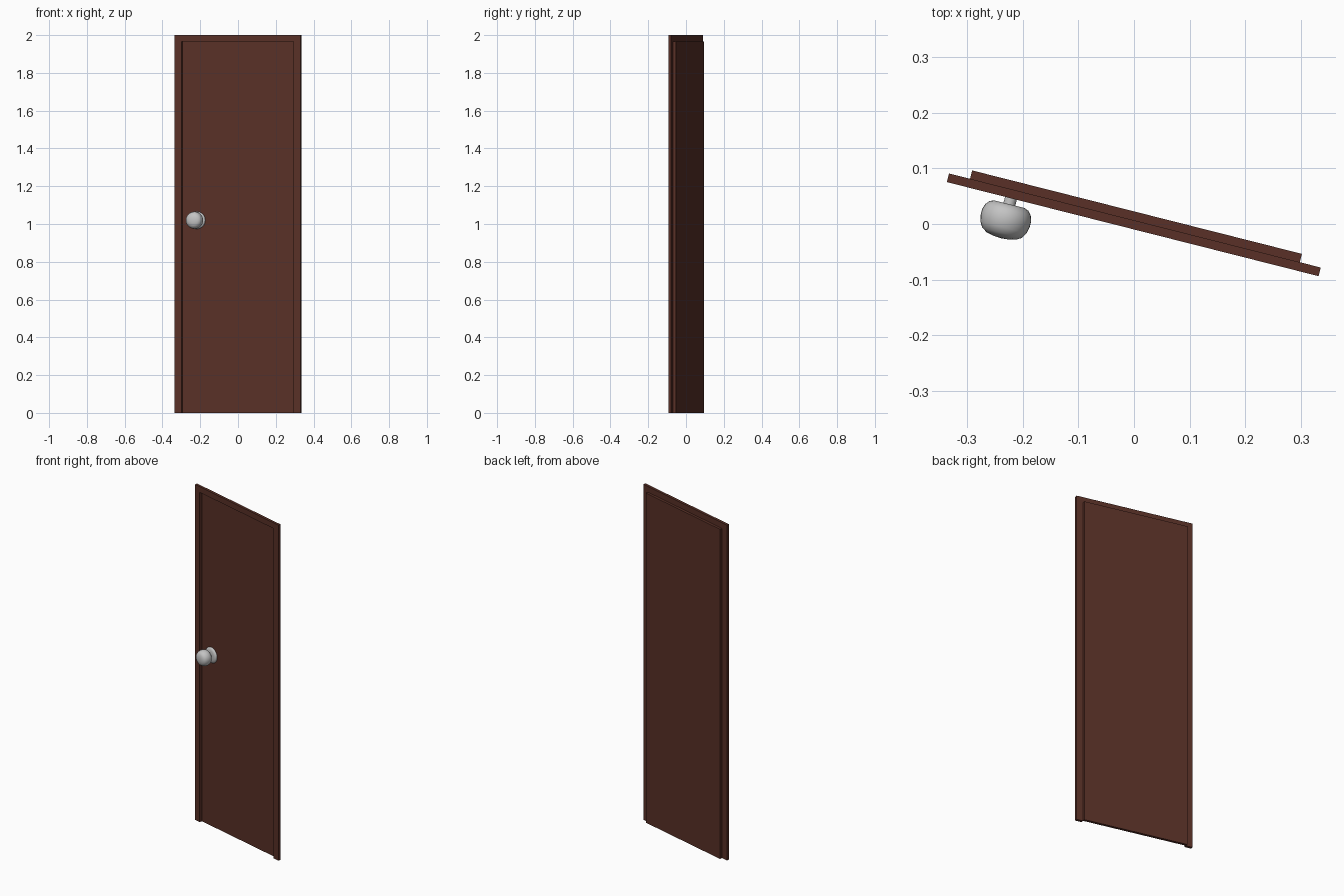
import bpy, bmesh, math
from mathutils import Matrix

if "Cube" in bpy.data.objects:
    bpy.data.objects.remove(bpy.data.objects["Cube"])

ANGLE = math.radians(-14.2)          # the whole door is turned about z
TURN = Matrix.Rotation(ANGLE, 4, 'Z')


def material(name, rgb):
    m = bpy.data.materials.new(name)
    m.diffuse_color = (*rgb, 1)
    m.use_nodes = True
    m.node_tree.nodes["Principled BSDF"].inputs["Base Color"].default_value = m.diffuse_color
    return m


def make_object(name, bm, mat):
    bmesh.ops.recalc_face_normals(bm, faces=bm.faces)
    bm.transform(TURN)
    me = bpy.data.meshes.new(name)
    bm.to_mesh(me)
    bm.free()
    me.materials.append(mat)
    ob = bpy.data.objects.new(name, me)
    bpy.context.collection.objects.link(ob)
    return ob


def extruded_outline(name, outline, y_front, y_back, mat):
    """Solid from an (x, z) outline, extruded along y."""
    bm = bmesh.new()
    face = bm.faces.new([bm.verts.new((x, y_front, z)) for x, z in outline])
    new = bmesh.ops.extrude_face_region(bm, geom=[face])["geom"]
    verts = [v for v in new if isinstance(v, bmesh.types.BMVert)]
    bmesh.ops.translate(bm, verts=verts, vec=(0, y_back - y_front, 0))
    return make_object(name, bm, mat)


brown = material("dark brown wood", (0.100, 0.030, 0.020))
silver = material("light grey metal", (0.55, 0.55, 0.55))

OUT, INN, TOP, HEAD = 0.345, 0.306, 2.0, 1.966

# Door frame: two jambs and a header in one arch
extruded_outline("door_frame",
                 [(-OUT, 0), (-OUT, TOP), (OUT, TOP), (OUT, 0),
                  (INN, 0), (INN, HEAD), (-INN, HEAD), (-INN, 0)],
                 -0.0095, 0.0065, brown)

# Door panel set behind the frame
extruded_outline("door_panel",
                 [(-INN, 0), (-INN, HEAD), (INN, HEAD), (INN, 0)],
                 0.0065, 0.022, brown)

# Knob: rosette, neck and rounded grip as one lathe (radius, distance from panel)
profile = [(0, 0), (0.046, 0), (0.046, 0.004), (0.042, 0.009), (0.03, 0.012),
           (0.011, 0.013), (0.011, 0.027), (0.028, 0.027), (0.036, 0.030),
           (0.042, 0.037), (0.0455, 0.047), (0.0455, 0.058), (0.043, 0.070),
           (0.037, 0.080), (0.027, 0.086), (0.014, 0.089), (0, 0.090)]
bm = bmesh.new()
verts = [bm.verts.new((-0.226 + r, 0.0065 - d, 1.02)) for r, d in profile]
edges = [bm.edges.new(pair) for pair in zip(verts, verts[1:])]
bmesh.ops.spin(bm, geom=verts + edges, cent=(-0.226, 0, 1.02), axis=(0, 1, 0),
               angle=2 * math.pi, steps=32)
bmesh.ops.remove_doubles(bm, verts=bm.verts, dist=0.0001)
knob = make_object("door_knob", bm, silver)

bpy.ops.object.select_all(action='DESELECT')
knob.select_set(True)
bpy.context.view_layer.objects.active = knob
bpy.ops.object.shade_smooth_by_angle(angle=math.radians(40))
